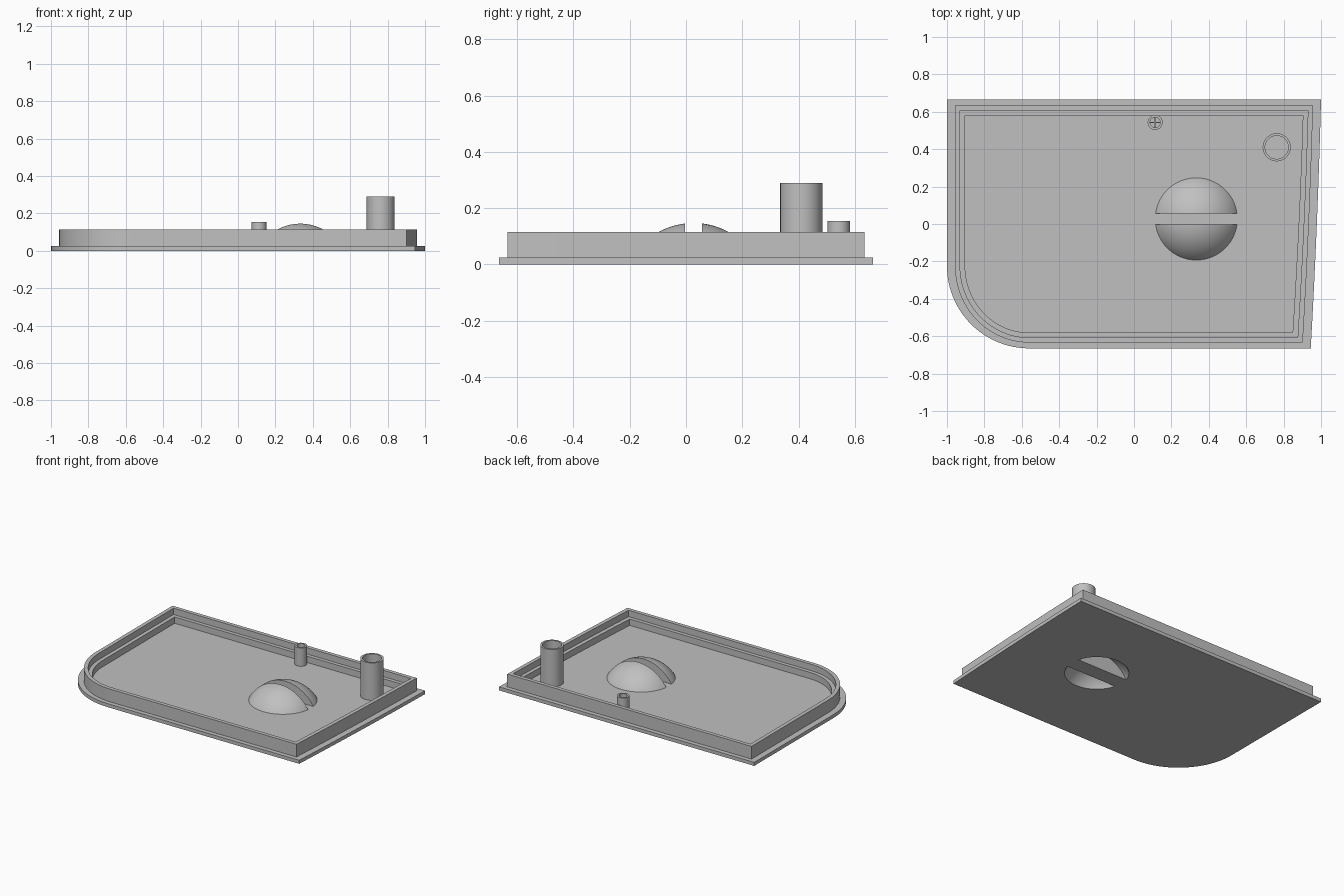
import bpy, bmesh
from math import sin, cos, pi, radians
from mathutils import Vector

cube = bpy.data.objects.get("Cube")
if cube:
    bpy.data.objects.remove(cube, do_unlink=True)

grey = bpy.data.materials.new("plain grey")
grey.use_nodes = True
tone = (0.53, 0.53, 0.53, 1)
grey.diffuse_color = tone
grey.node_tree.nodes["Principled BSDF"].inputs["Base Color"].default_value = tone

FLOOR, RIM, LEDGE = 0.025, 0.115, 0.07
DOME = Vector((0.333, 0.027, -0.112))     # centre of the dome's sphere
DOME_R, SHELL, SLOT = 0.259, 0.025, 0.03  # radius, wall, half slot width


def make(name, bm):
    bmesh.ops.recalc_face_normals(bm, faces=bm.faces)
    mesh = bpy.data.meshes.new(name)
    bm.to_mesh(mesh)
    bm.free()
    mesh.materials.append(grey)
    obj = bpy.data.objects.new(name, mesh)
    bpy.context.collection.objects.link(obj)
    return obj


def smooth(obj):
    bpy.ops.object.select_all(action='DESELECT')
    obj.select_set(True)
    bpy.context.view_layer.objects.active = obj
    bpy.ops.object.shade_smooth_by_angle(angle=radians(25))


def cut(obj, cutter):
    mod = obj.modifiers.new("cut", 'BOOLEAN')
    mod.operation, mod.solver, mod.object = 'DIFFERENCE', 'EXACT', cutter
    bpy.context.view_layer.objects.active = obj
    bpy.ops.object.modifier_apply(modifier=mod.name)


def outline(dx, dy):
    """Cover outline with one round corner and a gently bowed right edge."""
    pts = [(-1 + dx, 0.665 - dy)]
    for i in range(25):
        a = pi + i / 24 * pi / 2
        pts.append((-0.56 + (0.44 - dx) * cos(a), -0.225 + (0.44 - dy) * sin(a)))
    for i in range(9):
        t = i / 8
        pts.append((0.945 - dx + 0.055 * t + 0.02 * t * (1 - t),
                    -0.665 + dy + t * (1.33 - 2 * dy)))
    return pts


def loft(bm, loops):
    """Skin a list of equal loops and cap both ends."""
    rings = [[bm.verts.new(p) for p in loop] for loop in loops]
    n = len(rings[0])
    for a, b in zip(rings, rings[1:]):
        for i in range(n):
            j = (i + 1) % n
            bm.faces.new((a[i], a[j], b[j], b[i]))
    bm.faces.new(rings[0][::-1])
    bm.faces.new(rings[-1])


def half_sphere(name, radius, side, gap, base=None):
    """Part of a sphere on one side of the slot."""
    bm = bmesh.new()
    bmesh.ops.create_uvsphere(bm, u_segments=96, v_segments=64, radius=radius)
    bmesh.ops.translate(bm, verts=bm.verts, vec=DOME)
    planes = [(DOME + Vector((0, side * gap, 0)), Vector((0, -side, 0)))]
    if base is not None:
        planes.append((Vector((0, 0, base)), Vector((0, 0, -1))))
    for co, no in planes:
        cutline = bmesh.ops.bisect_plane(
            bm, geom=bm.verts[:] + bm.edges[:] + bm.faces[:],
            plane_co=co, plane_no=no, clear_outer=True)["geom_cut"]
        edges = [e for e in cutline if isinstance(e, bmesh.types.BMEdge)]
        bmesh.ops.contextual_create(bm, geom=edges)
    return make(name, bm)


def tube(name, x, y, outer, inner, top, bottom):
    bm = bmesh.new()
    profile = [(outer, FLOOR - 0.005), (outer, top), (inner, top), (inner, bottom)]
    loft(bm, [[(x + r * cos(i * pi / 24), y + r * sin(i * pi / 24), z)
               for i in range(48)] for r, z in profile])
    smooth(make(name, bm))


# Base plate with stepped rim
bm = bmesh.new()
steps = [(0, 0, 0), (0, 0, FLOOR), (0.043, 0.031, FLOOR), (0.043, 0.031, RIM),
         (0.07, 0.058, RIM), (0.07, 0.058, LEDGE), (0.097, 0.084, LEDGE),
         (0.097, 0.084, FLOOR)]
loft(bm, [[(x, y, z) for x, y in outline(dx, dy)] for dx, dy, z in steps])
cover = make("cover_plate", bm)

# Slotted finger recess: two hollow dome halves with a bar left between them
for side, label in ((1, "back"), (-1, "front")):
    hollow = half_sphere("hollow_cutter", DOME_R - SHELL, side, SLOT + SHELL)
    hollow.hide_render = True
    dome = half_sphere(label + "_dome_half", DOME_R, side, SLOT, 0.012)
    cut(dome, hollow)
    cut(cover, hollow)
    bpy.data.objects.remove(hollow, do_unlink=True)
    smooth(dome)
smooth(cover)

# Hollow posts
tube("tall_post", 0.763, 0.41, 0.075, 0.062, 0.29, FLOOR + 0.002)
tube("short_post", 0.113, 0.543, 0.04, 0.027, 0.155, FLOOR + 0.002)

# Cross ribs inside the short post
for label, size in (("x", (0.054, 0.006)), ("y", (0.006, 0.054))):
    bm = bmesh.new()
    bmesh.ops.create_cube(bm, size=1)
    bmesh.ops.scale(bm, verts=bm.verts, vec=(*size, 0.05))
    bmesh.ops.translate(bm, verts=bm.verts, vec=(0.113, 0.543, FLOOR + 0.025))
    make("short_post_rib_" + label, bm)
